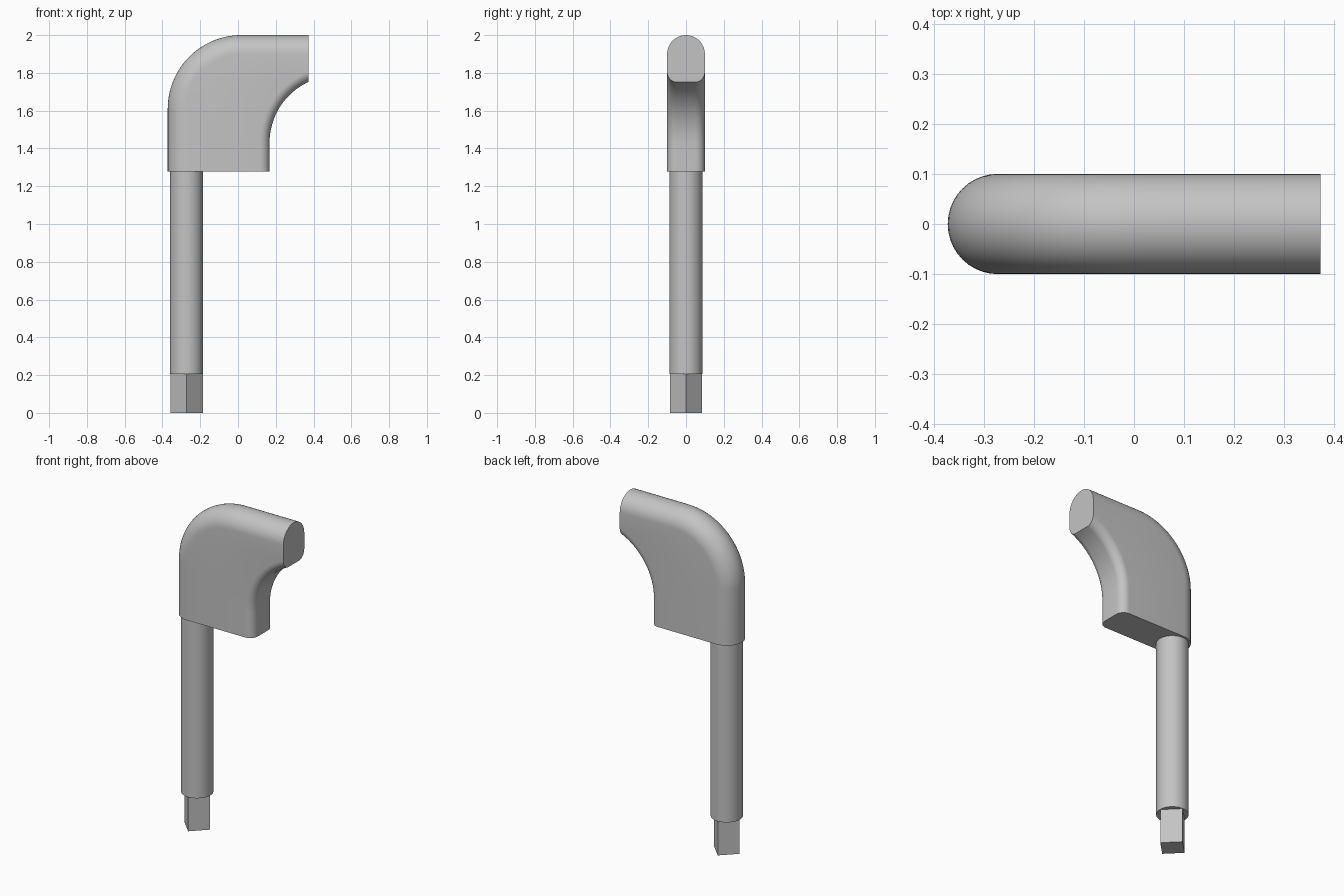
import bpy
import bmesh
from math import sin, cos, pi, asin, sqrt, radians

cube = bpy.data.objects.get("Cube")
if cube:
    bpy.data.objects.remove(cube, do_unlink=True)

grey = bpy.data.materials.new("plain_grey")
grey.use_nodes = True
colour = (0.55, 0.55, 0.55, 1)
grey.diffuse_color = colour
grey.node_tree.nodes["Principled BSDF"].inputs["Base Color"].default_value = colour

HALF = 0.1                      # half thickness of the handle
BACK, FRONT = -0.372, 0.372     # ends in x
BASE, TOP = 1.278, 2.0          # ends in z
BEND = 0.39                     # outer bend radius
INNER_X, INNER_Z, INNER_R = 0.167, 1.43, 0.355
FILLET = 0.05                   # rounding of the inner edge
STEPS, ROUND = 32, 10
ROD_X = BACK + HALF


def finish(obj, smooth=True):
    obj.data.materials.append(grey)
    bpy.ops.object.select_all(action='DESELECT')
    obj.select_set(True)
    bpy.context.view_layer.objects.active = obj
    if smooth:
        bpy.ops.object.shade_smooth_by_angle(angle=radians(30))


def outer_path(d):
    """Back and top outline, moved inwards by d."""
    cx, cz, r = BACK + BEND, TOP - BEND, BEND - d
    arc = [(cx - r * cos(a), cz + r * sin(a))
           for a in (pi / 2 * i / STEPS for i in range(STEPS + 1))]
    return [(BACK + d, BASE)] + arc + [(FRONT, TOP - d)]


def inner_path(d):
    """Concave inner outline, moved into the body by d and cut at the front."""
    cx, r = INNER_X + INNER_R, INNER_R + d
    end = pi / 2 - asin((cx - FRONT) / r)
    arc = [(cx - r * cos(a), INNER_Z + r * sin(a))
           for a in (end * i / (STEPS + 1) for i in range(STEPS + 2))]
    return [(INNER_X - d, BASE)] + arc


# Handle: rows run along the bend, and go once round the cross-section
rows = []
for i in range(2 * ROUND + 1):
    a = pi * i / (2 * ROUND)
    rows.append((outer_path(HALF * (1 - sin(a))), -HALF * cos(a)))
for side in (1, -1):
    for i in range(ROUND + 1):
        a = pi / 2 * (i if side == 1 else ROUND - i) / ROUND
        y = side * (HALF - FILLET + FILLET * cos(a))
        rows.append((inner_path(FILLET * (1 - sin(a))), y))

bm = bmesh.new()
grid = [[bm.verts.new((x, y, z)) for x, z in path] for path, y in rows]
for row, after in zip(grid, grid[1:] + grid[:1]):
    for j in range(len(row) - 1):
        bm.faces.new((row[j], row[j + 1], after[j + 1], after[j]))
bm.faces.new([row[0] for row in grid])
bm.faces.new([row[-1] for row in grid])
bmesh.ops.recalc_face_normals(bm, faces=bm.faces)
mesh = bpy.data.meshes.new("handle")
bm.to_mesh(mesh)
bm.free()
handle = bpy.data.objects.new("handle", mesh)
bpy.context.collection.objects.link(handle)
finish(handle)


def post(name, sides, radius, low, high, smooth):
    bpy.ops.mesh.primitive_cylinder_add(
        vertices=sides, radius=radius, depth=high - low,
        location=(ROD_X, 0, (low + high) / 2))
    obj = bpy.context.object
    obj.name = name
    finish(obj, smooth)


# Round rod and the square pin set cornerwise below it
post("rod", 64, 0.088, 0.207, BASE, True)
post("square_pin", 4, 0.086, 0, 0.207, False)
